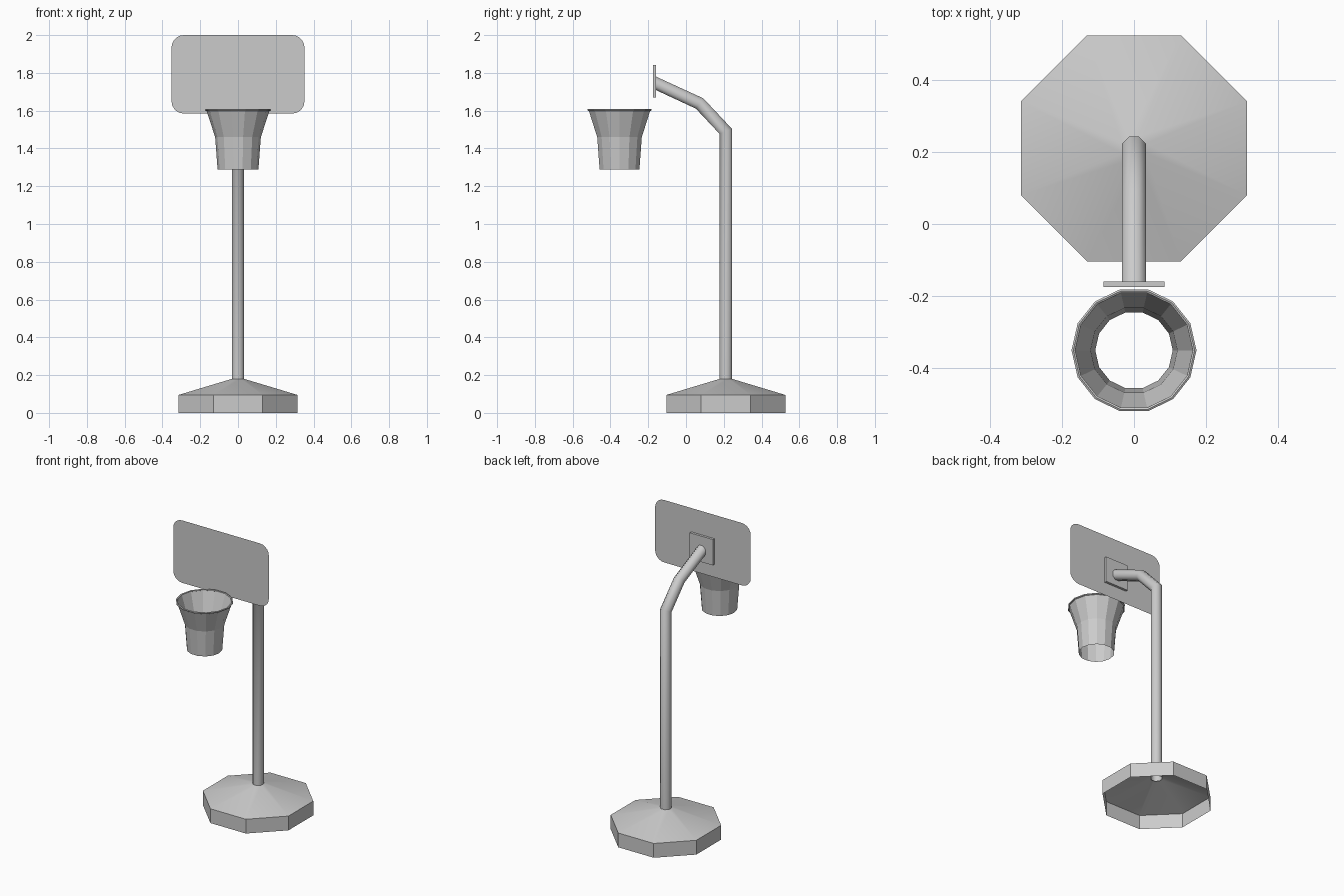
import bpy, bmesh, math
from mathutils import Vector

cube = bpy.data.objects.get("Cube")
if cube:
    bpy.data.objects.remove(cube, do_unlink=True)

grey = bpy.data.materials.new("plain grey")
grey.use_nodes = True
colour = (0.6, 0.6, 0.6, 1)
grey.diffuse_color = colour
grey.node_tree.nodes["Principled BSDF"].inputs["Base Color"].default_value = colour


def finish(bm, name, smooth=None):
    """Turn a bmesh into a named object, optionally smooth below an angle."""
    bmesh.ops.recalc_face_normals(bm, faces=bm.faces)
    mesh = bpy.data.meshes.new(name)
    bm.to_mesh(mesh)
    bm.free()
    mesh.materials.append(grey)
    obj = bpy.data.objects.new(name, mesh)
    bpy.context.collection.objects.link(obj)
    if smooth:
        bpy.ops.object.select_all(action='DESELECT')
        obj.select_set(True)
        bpy.context.view_layer.objects.active = obj
        bpy.ops.object.shade_smooth_by_angle(angle=math.radians(smooth))
    return obj


def skin(bm, rings, loop=False):
    """Join consecutive rings of points with quads."""
    rows = [[bm.verts.new(p) for p in ring] for ring in rings]
    if loop:
        rows.append(rows[0])
    for a, b in zip(rows, rows[1:]):
        for i in range(len(a)):
            j = (i + 1) % len(a)
            bm.faces.new((a[i], a[j], b[j], b[i]))
    return rows


def ring(radius, y, z, sides, turn=0.0):
    angles = [(i + turn) * math.tau / sides for i in range(sides)]
    return [(radius * math.cos(a), y + radius * math.sin(a), z) for a in angles]


POLE_Y, HOOP_Y = 0.211, -0.352
OCT = math.cos(math.pi / 8)

# Octagonal base: hollow shell, open underneath
bm = bmesh.new()
skin(bm, [ring(r / OCT, POLE_Y, z, 8, 0.5)
          for r, z in ((0.315, 0), (0.315, 0.095), (0.033, 0.18))])
finish(bm, "base", 30)

# Bent pole: octagonal tube with mitred bends
path = [Vector((0, y, z)) for y, z in
        ((POLE_Y, 0.165), (POLE_Y, 1.49), (0.072, 1.638), (-0.162, 1.746))]
side = Vector((1, 0, 0))
rings = []
for i, p in enumerate(path):
    before = (p - path[max(i - 1, 0)]).normalized()
    after = (path[min(i + 1, len(path) - 1)] - p).normalized()
    across = (before + after).normalized().cross(side)
    if 0 < i < len(path) - 1:
        across /= math.cos(before.angle(after) / 2)
    if i == len(path) - 1:      # end cut flush with the mounting plate
        across = Vector((0, 0, 1.08))
    if across.y + across.z < 0:
        across.negate()
    rings.append([p + 0.033 / OCT * (side * math.cos(a) + across * math.sin(a))
                  for a in ((k + 0.5) * math.tau / 8 for k in range(8))])
bm = bmesh.new()
skin(bm, rings)
finish(bm, "pole", 50)

# Mounting plate behind the board
bm = bmesh.new()
bmesh.ops.create_cube(bm, size=1)
for v in bm.verts:
    v.co = Vector((v.co.x * 0.17, v.co.y * 0.016 - 0.168, v.co.z * 0.172 + 1.757))
finish(bm, "mounting_plate")

# Backboard: thin sheet with rounded corners
bm = bmesh.new()
radius, half_w, half_h = 0.065, 0.352, 0.2075
outline = []
for quarter, (sx, sz) in enumerate(((1, 1), (-1, 1), (-1, -1), (1, -1))):
    for step in range(6):
        a = (quarter + step / 5) * math.pi / 2
        outline.append(bm.verts.new((sx * (half_w - radius) + radius * math.cos(a), -0.178,
                                     1.7925 + sz * (half_h - radius) + radius * math.sin(a))))
bm.faces.new(outline)
finish(bm, "backboard")

# Net: faceted open funnel
bm = bmesh.new()
skin(bm, [ring(r, HOOP_Y, z, 14)
          for r, z in ((0.108, 1.288), (0.121, 1.46), (0.168, 1.604))])
finish(bm, "net")

# Rim: slim hoop on top of the net
bm = bmesh.new()
tube = [(k + 0.5) * math.tau / 6 for k in range(6)]
skin(bm, [ring(0.169 + 0.006 * math.cos(a), HOOP_Y, 1.604 + 0.006 * math.sin(a), 14)
          for a in tube], loop=True)
finish(bm, "rim")
